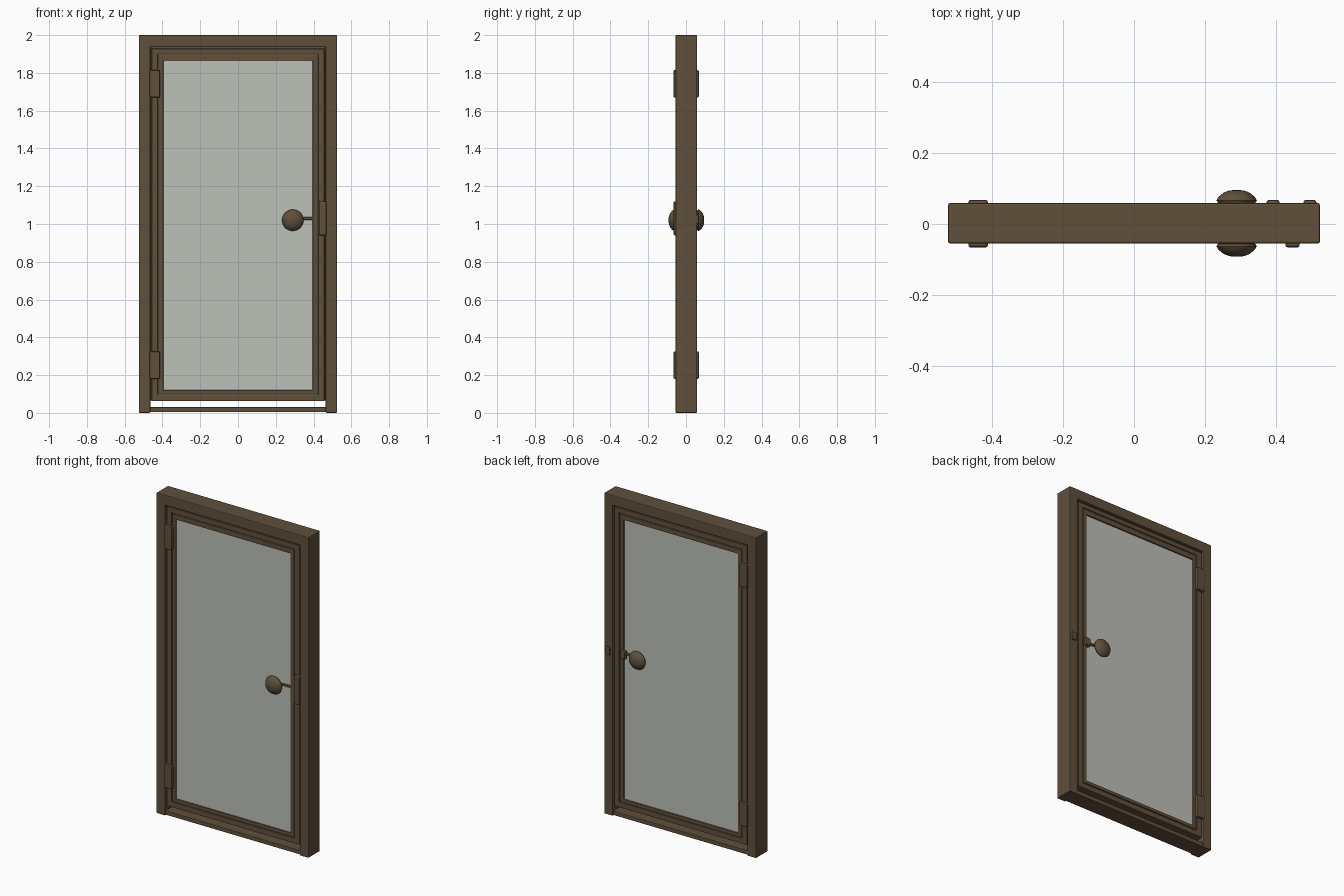
import bpy, bmesh, math
from mathutils import Matrix

cube = bpy.data.objects.get("Cube")
if cube:
    bpy.data.objects.remove(cube, do_unlink=True)


def material(name, rgb):
    m = bpy.data.materials.new(name)
    m.use_nodes = True
    m.diffuse_color = (*rgb, 1)
    bsdf = m.node_tree.nodes["Principled BSDF"]
    bsdf.inputs["Base Color"].default_value = (*rgb, 1)
    bsdf.inputs["Roughness"].default_value = 0.7
    return m


BROWN = material("brown wood", (0.115, 0.079, 0.044))
GLASS = material("pale glass", (0.51, 0.525, 0.48))
MID = 0.002  # depth centre of the frame


def finish(name, bm, mat, bevel=0.0):
    bmesh.ops.recalc_face_normals(bm, faces=bm.faces)
    me = bpy.data.meshes.new(name)
    bm.to_mesh(me)
    bm.free()
    me.materials.append(mat)
    ob = bpy.data.objects.new(name, me)
    bpy.context.collection.objects.link(ob)
    if bevel:
        mod = ob.modifiers.new("soft edges", "BEVEL")
        mod.width, mod.segments = bevel, 2
    return ob


def box(name, x, y, z, mat=BROWN, bevel=0.0):
    bm = bmesh.new()
    bmesh.ops.create_cube(bm, size=1)
    for v in bm.verts:
        v.co = [r[0] if c < 0 else r[1] for c, r in zip(v.co, (x, y, z))]
    return finish(name, bm, mat, bevel)


def ring(name, outer, inner, depth, bevel=0.0):
    """Rectangular frame; outer and inner are (half width, bottom, top)."""
    bm = bmesh.new()
    loops = []
    for y in (MID - depth, MID + depth):
        for w, lo, hi in (outer, inner):
            loops.append([bm.verts.new((x, y, z)) for x, z in
                          ((-w, lo), (w, lo), (w, hi), (-w, hi))])
    fo, fi, bo, bi = loops
    for a, b in ((fo, fi), (fi, bi), (bi, bo), (bo, fo)):
        for i in range(4):
            j = (i + 1) % 4
            bm.faces.new((a[i], a[j], b[j], b[i]))
    return finish(name, bm, BROWN, bevel)


def lathe(name, profile, mat, x, z, side):
    """Spin (radius, depth) points around the depth axis."""
    bm = bmesh.new()
    pts = [bm.verts.new((r, MID + side * d, 0)) for r, d in profile]
    edges = [bm.edges.new(p) for p in zip(pts, pts[1:])]
    bmesh.ops.spin(bm, geom=pts + edges, cent=(0, 0, 0), axis=(0, 1, 0),
                   angle=math.tau, steps=24)
    bmesh.ops.remove_doubles(bm, verts=bm.verts, dist=0.0001)
    bmesh.ops.transform(bm, matrix=Matrix.Translation((x, 0, z)), verts=bm.verts)
    ob = finish(name, bm, mat)
    bpy.ops.object.select_all(action="DESELECT")
    ob.select_set(True)
    bpy.context.view_layer.objects.active = ob
    bpy.ops.object.shade_smooth_by_angle(angle=math.radians(40))
    return ob


# Outer door frame: two jambs, a header and a low threshold
full = (MID - 0.057, MID + 0.057)
for side, name in ((-1, "right_jamb"), (1, "left_jamb")):
    box(name, sorted((side * 0.464, side * 0.525)), full, (0, 2), bevel=0.005)
box("header", (-0.52, 0.52), full, (1.936, 2), bevel=0.005)
box("threshold", (-0.47, 0.47), (MID - 0.052, MID + 0.052), (0.004, 0.03), bevel=0.003)

# Stop strips close the narrow slot around the leaf
ring("door_stop", (0.48, 0.066, 1.95), (0.44, 0.09, 1.915), 0.035)

# Leaf with a stepped inner bead and the glass panel
ring("leaf_frame", (0.457, 0.062, 1.928), (0.424, 0.095, 1.90), 0.05, 0.003)
ring("leaf_groove", (0.43, 0.09, 1.91), (0.41, 0.105, 1.88), 0.044)
ring("glass_bead", (0.419, 0.1, 1.893), (0.395, 0.12, 1.862), 0.05, 0.003)
box("glass_panel", (-0.405, 0.405), (MID - 0.042, MID + 0.042), (0.11, 1.87), GLASS)

# Hinges show on both faces
for name, lo in (("lower_hinge", 0.18), ("upper_hinge", 1.67)):
    box(name, (-0.468, -0.413), (-0.066, 0.068), (lo, lo + 0.145), bevel=0.006)

# Latch plate in front, small strike bumps behind
box("latch_plate", (0.428, 0.468), (-0.066, 0), (0.94, 1.12), bevel=0.006)
for name, x in (("latch_bump", 0.393), ("strike_bump", 0.497)):
    box(name, (x - 0.018, x + 0.018), (0.03, 0.068), (1.0, 1.05), bevel=0.006)

# Knobs, pale necks and the thin bolt on both faces
knob = ((0, 0.05), (0.03, 0.05), (0.053, 0.058), (0.057, 0.065), (0.051, 0.075),
        (0.036, 0.087), (0.02, 0.093), (0, 0.094))
neck = ((0.05, 0.041), (0.03, 0.045), (0.026, 0.056))
for side, name in ((-1, "front"), (1, "back")):
    lathe(name + "_knob", knob, BROWN, 0.29, 1.02, side)
    lathe(name + "_knob_neck", neck, GLASS, 0.29, 1.02, side)
    box(name + "_bolt", (0.33, 0.4), sorted((MID + side * 0.03, MID + side * 0.05)),
        (1.022, 1.036), bevel=0.003)
